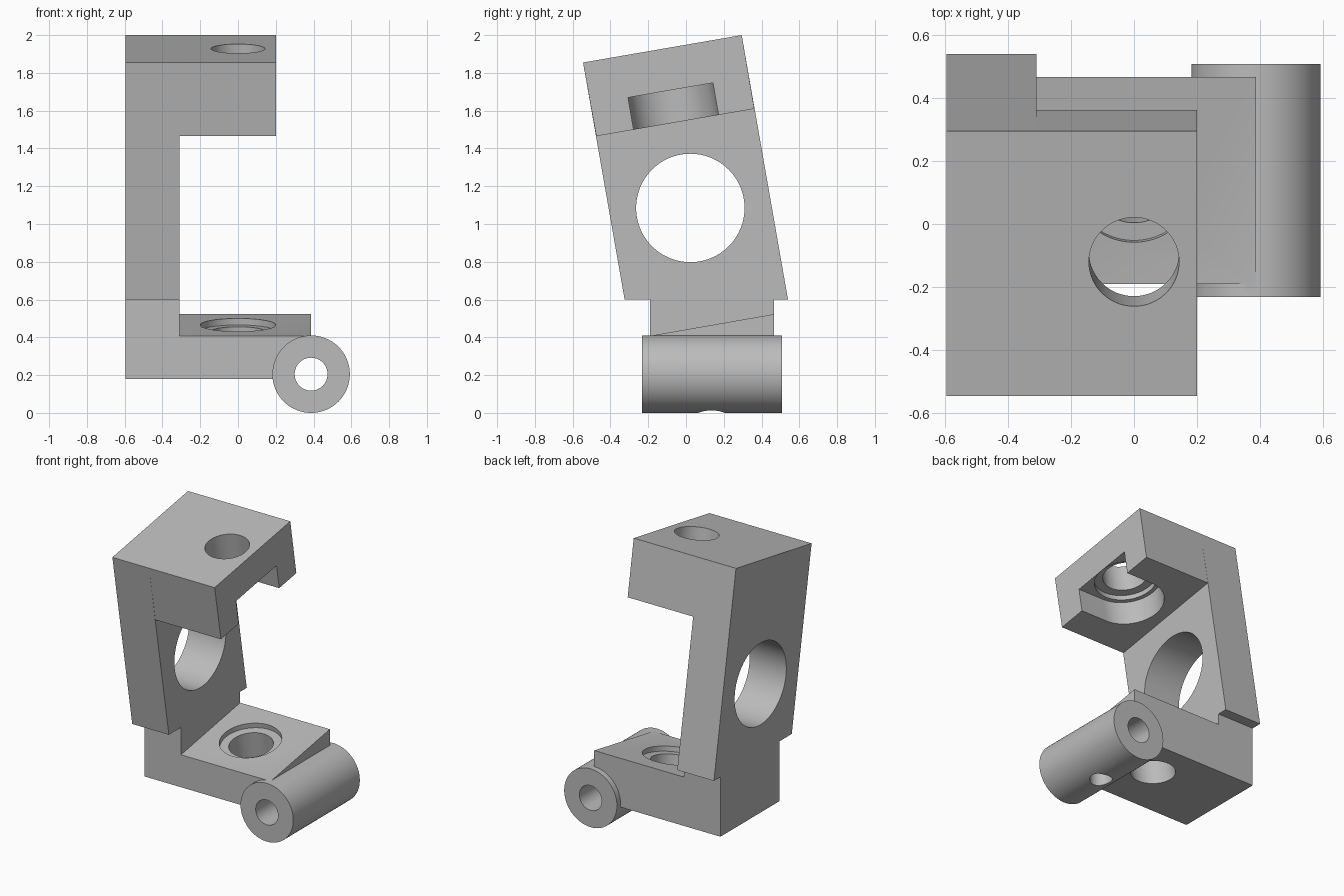
import bpy
import bmesh
from math import radians
from mathutils import Matrix, Vector

TILT = Matrix.Rotation(radians(9.8), 4, 'X')
ALONG_Y = Matrix.Rotation(radians(90), 4, 'X')
ALONG_X = Matrix.Rotation(radians(90), 4, 'Y')

cube = bpy.data.objects.get("Cube")
if cube:
    bpy.data.objects.remove(cube, do_unlink=True)

grey = bpy.data.materials.new("plain grey")
grey.use_nodes = True
colour = (0.5, 0.5, 0.5, 1.0)
grey.diffuse_color = colour
grey.node_tree.nodes["Principled BSDF"].inputs["Base Color"].default_value = colour


def make_object(name, bm):
    bmesh.ops.recalc_face_normals(bm, faces=bm.faces)
    mesh = bpy.data.meshes.new(name)
    bm.to_mesh(mesh)
    bm.free()
    mesh.materials.append(grey)
    obj = bpy.data.objects.new(name, mesh)
    bpy.context.collection.objects.link(obj)
    return obj


def prism(name, x0, x1, profile):
    """Extrude a (y, z) profile from x0 to x1."""
    bm = bmesh.new()
    face = bm.faces.new([bm.verts.new((x0, y, z)) for y, z in profile])
    new = bmesh.ops.extrude_face_region(bm, geom=[face])["geom"]
    verts = [v for v in new if isinstance(v, bmesh.types.BMVert)]
    bmesh.ops.translate(bm, verts=verts, vec=(x1 - x0, 0, 0))
    return make_object(name, bm)


def cylinder(name, radius, low, high, frame):
    """Round bar between two heights on the local z axis of a frame."""
    bm = bmesh.new()
    place = frame @ Matrix.Translation((0, 0, (low + high) / 2))
    bmesh.ops.create_cone(bm, cap_ends=True, segments=96, radius1=radius,
                          radius2=radius, depth=high - low, matrix=place)
    return make_object(name, bm)


def combine(target, other, operation):
    mod = target.modifiers.new(operation.lower(), 'BOOLEAN')
    mod.operation = operation
    mod.solver = 'EXACT'
    mod.object = other
    bpy.context.view_layer.objects.active = target
    bpy.ops.object.modifier_apply(modifier=mod.name)
    bpy.data.objects.remove(other, do_unlink=True)


# Leaning arm, overhanging head, upright foot and sloped base plate
ARM_X, LEFT = -0.31, -0.595
body = prism("hinged_bracket", LEFT, ARM_X,
             [(-0.325, 0.6), (0.54, 0.6), (0.295, 2.0), (-0.545, 1.855)])
head = prism("head", ARM_X, 0.2,
             [(-0.475, 1.465), (0.362, 1.61), (0.295, 2.0), (-0.545, 1.855)])
foot = prism("foot", LEFT, ARM_X,
             [(-0.19, 0.18), (0.467, 0.18), (0.467, 0.6), (-0.19, 0.6)])
plate = prism("base_plate", ARM_X, 0.387,
              [(-0.19, 0.18), (0.467, 0.18), (0.467, 0.523), (-0.19, 0.408)])

# Hinge barrel along the right edge
hinge = Matrix.Translation((0.387, 0, 0.205)) @ ALONG_Y
barrel = cylinder("hinge_barrel", 0.205, -0.507, 0.232, hinge)
for part in (head, foot, plate, barrel):
    combine(body, part, 'UNION')

# Hinge bore, cross hole beneath it and large window through the arm
below = Matrix.Translation((0.387, 0.135, 0))
window = Matrix.Translation((0, 0.023, 1.085)) @ ALONG_X
cuts = [
    cylinder("hinge_bore", 0.087, -1, 1, hinge),
    cylinder("cross_hole", 0.072, -0.1, 0.2, below),
    cylinder("arm_window", 0.287, -0.8, -0.2, window),
]

# Head hole with a shallow seat and a round-ended slot open to the side
top = Matrix.Translation((0, -0.12, 1.928)) @ TILT
slot = cylinder("head_slot_end", 0.228, -0.5, -0.223, top)
bm = bmesh.new()
bmesh.ops.create_cube(bm, size=1, matrix=top
                      @ Matrix.Translation((0.25, 0, -0.3615))
                      @ Matrix.Diagonal((0.5, 0.456, 0.277, 1)))
slot_side = make_object("head_slot_side", bm)
cuts += [
    cylinder("head_hole", 0.143, -0.4, 0.1, top),
    cylinder("head_seat", 0.2, -0.3, -0.188, top),
    slot, slot_side,
]

# Matching stepped hole in the base plate
bottom = Matrix.Translation((0, 0.139, 0.466)) @ TILT
cuts += [
    cylinder("base_hole", 0.143, -0.5, 0.1, bottom),
    cylinder("base_seat", 0.2, -0.035, 0.1, bottom),
]
for cutter in cuts:
    combine(body, cutter, 'DIFFERENCE')

# Tidy flat areas, then smooth only the round surfaces
bm = bmesh.new()
bm.from_mesh(body.data)
bmesh.ops.remove_doubles(bm, verts=bm.verts, dist=0.0001)
bmesh.ops.dissolve_limit(bm, angle_limit=radians(0.3),
                         verts=bm.verts, edges=bm.edges)
bm.to_mesh(body.data)
bm.free()
bpy.ops.object.select_all(action='DESELECT')
body.select_set(True)
bpy.context.view_layer.objects.active = body
bpy.ops.object.shade_smooth_by_angle(angle=radians(30))
